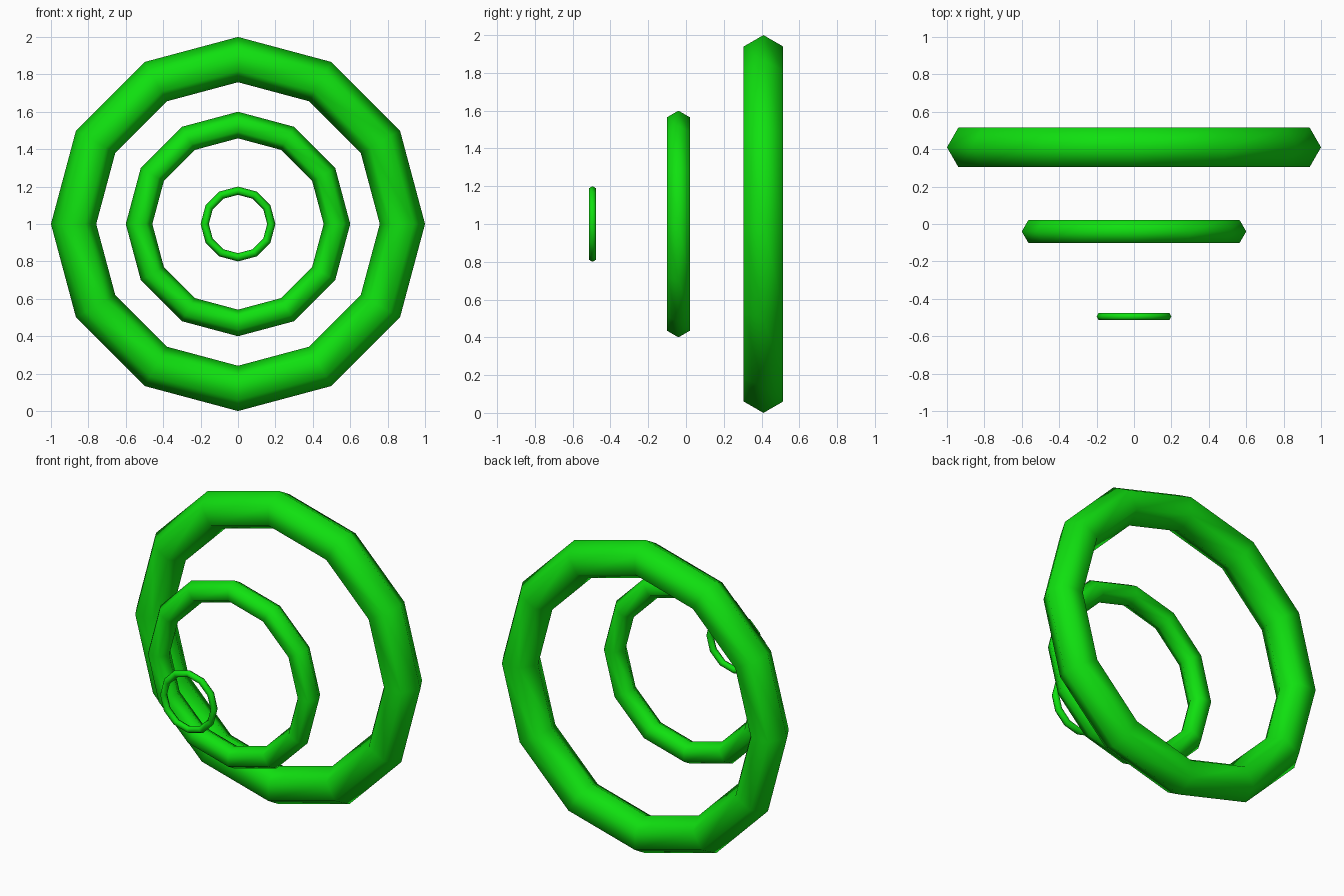
import bpy
import math

cube = bpy.data.objects.get("Cube")
if cube:
    bpy.data.objects.remove(cube, do_unlink=True)

# Single green material
green = bpy.data.materials.new("bright green")
green.use_nodes = True
colour = (0.005, 0.75, 0.005, 1.0)
green.diffuse_color = colour
green.node_tree.nodes["Principled BSDF"].inputs["Base Color"].default_value = colour


def ring(name, y, outer, tube):
    """Upright twelve-sided ring with a hexagonal tube, facing the front."""
    bpy.ops.mesh.primitive_torus_add(
        major_segments=12, minor_segments=6,
        major_radius=outer - tube, minor_radius=tube,
        location=(0, y, 1), rotation=(math.pi / 2, 0, 0))
    obj = bpy.context.object
    obj.name = name
    obj.data.materials.append(green)
    bpy.ops.object.shade_smooth()


# Three concentric rings, growing from front to back
ring("small_front_ring", -0.495, 0.2, 0.022)
ring("middle_ring", -0.04, 0.6, 0.071)
ring("large_back_ring", 0.41, 1.0, 0.121)
